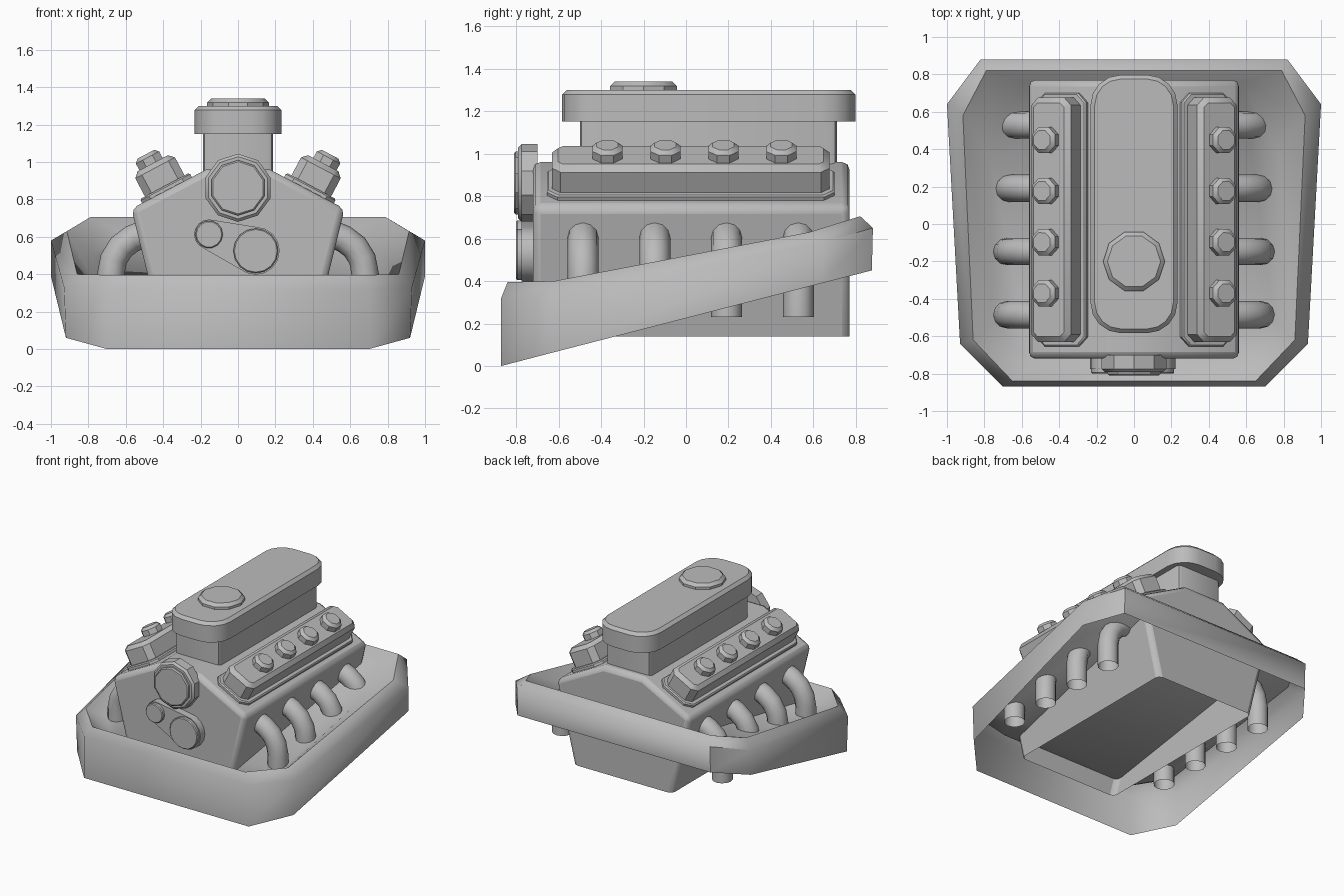
import bpy, bmesh, math
from mathutils import Matrix, Vector

cube = bpy.data.objects.get("Cube")
if cube:
    bpy.data.objects.remove(cube, do_unlink=True)

grey = bpy.data.materials.new("plain grey")
grey.use_nodes = True
colour = (0.5, 0.5, 0.5, 1)
grey.diffuse_color = colour
grey.node_tree.nodes["Principled BSDF"].inputs["Base Color"].default_value = colour


def finish(obj, smooth=32):
    obj.data.materials.append(grey)
    bpy.ops.object.select_all(action="DESELECT")
    obj.select_set(True)
    bpy.context.view_layer.objects.active = obj
    bpy.ops.object.shade_smooth_by_angle(angle=math.radians(smooth))
    return obj


def mesh_object(name, bm):
    bmesh.ops.recalc_face_normals(bm, faces=bm.faces)
    mesh = bpy.data.meshes.new(name)
    bm.to_mesh(mesh)
    bm.free()
    obj = bpy.data.objects.new(name, mesh)
    bpy.context.collection.objects.link(obj)
    return obj


def prism(name, outline, start, end, axis="z", matrix=None, rim=0, open_below=None):
    """Extrude a flat outline along z or y; rim chamfers the edge of the far end."""
    bm = bmesh.new()
    place = (lambda p, h: (p[0], p[1], h)) if axis == "z" else (lambda p, h: (p[0], h, p[1]))
    face = bm.faces.new([bm.verts.new(place(p, start)) for p in outline])
    grown = bmesh.ops.extrude_face_region(bm, geom=[face], use_keep_orig=True)["geom"]
    shift = Vector(place((0, 0), end - start))
    for v in grown:
        if isinstance(v, bmesh.types.BMVert):
            v.co += shift
    if rim:
        edges = [e for e in grown if isinstance(e, bmesh.types.BMEdge)]
        bmesh.ops.bevel(bm, geom=edges, offset=rim, segments=1, affect="EDGES")
    if open_below is not None:
        under = [f for f in bm.faces if all(v.co.z < open_below for v in f.verts)]
        bmesh.ops.delete(bm, geom=under, context="FACES")
    if matrix:
        bm.transform(matrix)
    return finish(mesh_object(name, bm))


def circle(cx, cy, r, sides=10, turn=0.0):
    return [(cx + r * math.cos(turn + math.tau * i / sides),
             cy + r * math.sin(turn + math.tau * i / sides)) for i in range(sides)]


def rounded_rect(hx, y0, y1, r, steps):
    """Rectangle outline whose corners are arcs with the given number of steps."""
    pts = []
    corners = ((hx - r, y1 - r), (r - hx, y1 - r), (r - hx, y0 + r), (hx - r, y0 + r))
    for k, (cx, cy) in enumerate(corners):
        for i in range(steps + 1):
            a = math.pi / 2 * (k + i / steps)
            pts.append((cx + r * math.cos(a), cy + r * math.sin(a)))
    return pts


def hull(points):
    """Convex outline around points, for the belt."""
    def half(pts):
        out = []
        for p in pts:
            while len(out) > 1 and ((out[-1][0] - out[-2][0]) * (p[1] - out[-2][1])
                                    - (out[-1][1] - out[-2][1]) * (p[0] - out[-2][0])) <= 0:
                out.pop()
            out.append(p)
        return out[:-1]
    pts = sorted(points)
    return half(pts) + half(pts[::-1])


# Engine block, hollow and open underneath, with softened edges
right = [(0.42, 0.14), (0.57, 0.75), (0.17, 0.96)]
outline = right + [(-x, z) for x, z in reversed(right)]
block = prism("engine_block", outline, -0.72, 0.77, "y", open_below=0.15)
soft = block.modifiers.new("soft edges", "BEVEL")
soft.width = 0.035
soft.segments = 2

# Intake box, its lid and the filler cap
prism("intake_box", rounded_rect(0.187, -0.5, 0.71, 0.03, 2), 0.9, 1.16)
prism("intake_lid", rounded_rect(0.232, -0.583, 0.797, 0.16, 4), 1.15, 1.3, rim=0.022)
prism("filler_cap", circle(0, -0.2, 0.165), 1.28, 1.34, rim=0.022)

# Front pulleys and belt
prism("upper_pulley", circle(0, 0.862, 0.182, 10, 0.31), -0.7, -0.79, "y", rim=0.015)
prism("upper_pulley_face", circle(0, 0.862, 0.148, 10, 0.31), -0.78, -0.81, "y", rim=0.008)
small, large = (-0.155, 0.613), (0.095, 0.525)
prism("drive_belt", hull(circle(*small, 0.08, 16) + circle(*large, 0.128, 16)), -0.7, -0.775, "y")
prism("small_pulley", circle(*small, 0.074, 14), -0.76, -0.8, "y", rim=0.006)
prism("large_pulley", circle(*large, 0.12, 16), -0.76, -0.8, "y", rim=0.006)

# Valve covers with gaskets and caps, and open exhaust pipes, on both sides
for side, sign in (("left", 1), ("right", -1)):
    tilt = Matrix.Translation((0.38 * sign, 0, 0.85)) @ Matrix.Rotation(math.radians(28) * sign, 4, "Y")
    prism(side + "_gasket", rounded_rect(0.15, -0.655, 0.7, 0.05, 1), -0.02, 0.025,
          matrix=tilt, rim=0.008)
    prism(side + "_valve_cover", rounded_rect(0.12, -0.63, 0.675, 0.04, 1), 0.01, 0.162,
          matrix=tilt, rim=0.028)
    for i in range(4):
        prism(f"{side}_cover_cap_{i + 1}", circle(0.01 * sign, -0.37 + 0.273 * i, 0.076, 8, 0.39),
              0.15, 0.222, matrix=tilt, rim=0.02)
        curve = bpy.data.curves.new(f"{side}_exhaust_pipe_{i + 1}", "CURVE")
        curve.dimensions = "3D"
        curve.bevel_depth = 0.073
        curve.bevel_resolution = 4
        path = [(0.48, 0.625), (0.565, 0.59), (0.625, 0.545), (0.665, 0.48), (0.68, 0.4), (0.68, 0.23)]
        spline = curve.splines.new("POLY")
        spline.points.add(len(path) - 1)
        for point, (x, z) in zip(spline.points, path):
            point.co = (x * sign, -0.485 + 0.338 * i, z, 1)
        pipe = bpy.data.objects.new(curve.name, curve)
        bpy.context.collection.objects.link(pipe)
        bpy.ops.object.select_all(action="DESELECT")
        pipe.select_set(True)
        bpy.context.view_layer.objects.active = pipe
        bpy.ops.object.convert(target="MESH")
        finish(bpy.context.object)

# Sloping tray: outer wall, chamfered rim, inner wall and floor, open below
rings = [
    [(0.70, -0.87, 0.0), (0.92, -0.64, 0.06), (1.0, 0.64, 0.39), (0.82, 0.875, 0.45)],
    [(0.70, -0.87, 0.32), (0.93, -0.64, 0.33), (1.0, 0.64, 0.58), (0.82, 0.88, 0.65)],
    [(0.65, -0.84, 0.395), (0.86, -0.62, 0.40), (0.915, 0.58, 0.63), (0.79, 0.82, 0.705)],
    [(0.55, -0.74, 0.28), (0.75, -0.53, 0.325), (0.775, 0.37, 0.515), (0.58, 0.76, 0.60)],
]
bm = bmesh.new()
loops = [[bm.verts.new(p) for p in half + [(-x, y, z) for x, y, z in reversed(half)]]
         for half in rings]
for lower, upper in zip(loops, loops[1:]):
    for i in range(len(lower)):
        j = (i + 1) % len(lower)
        bm.faces.new((lower[i], lower[j], upper[j], upper[i]))
bm.faces.new(loops[-1])
finish(mesh_object("sloping_tray", bm), smooth=52)
